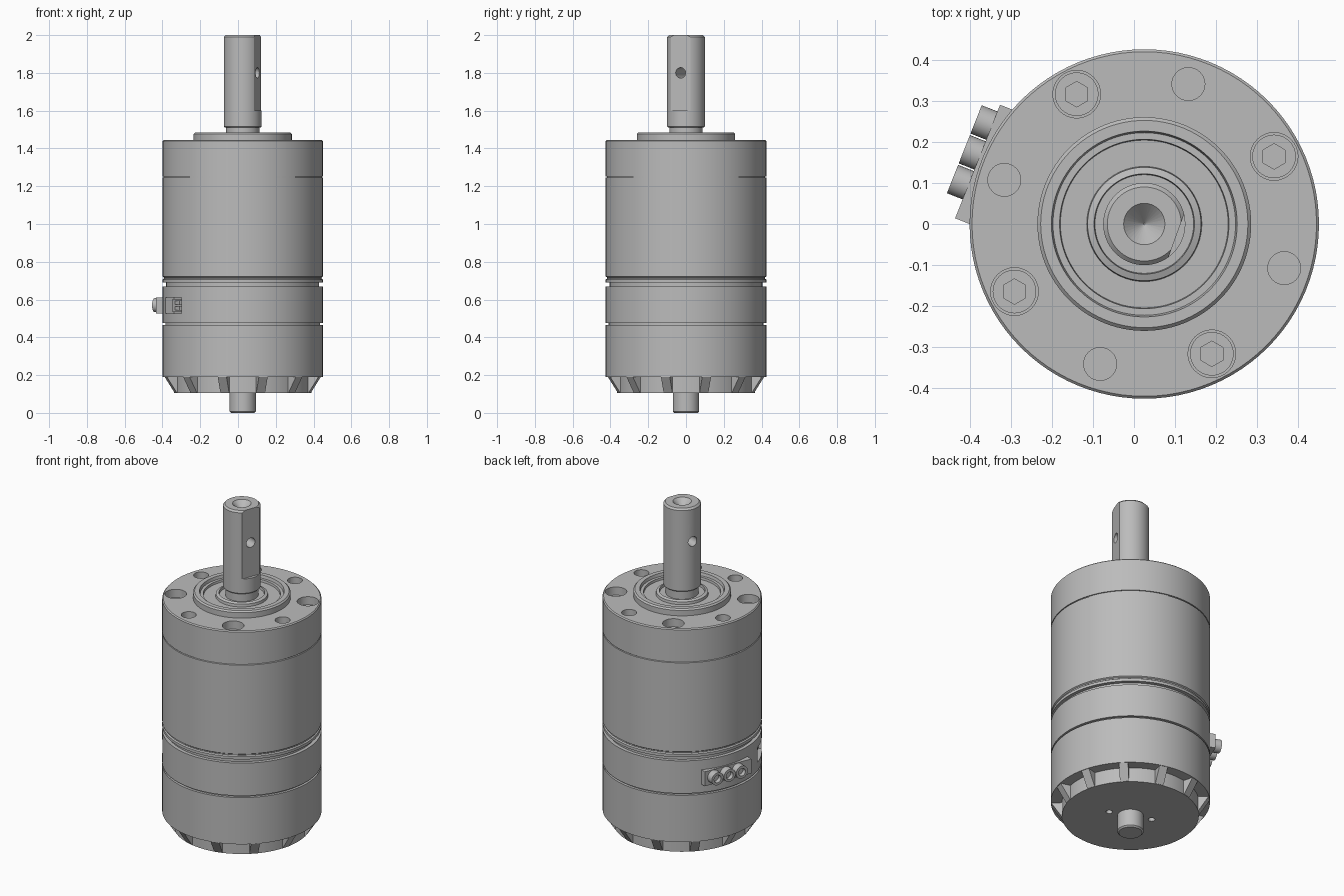
import bpy, bmesh
from math import cos, sin, pi, radians
from mathutils import Matrix, Vector

default = bpy.data.objects.get("Cube")
if default:
    bpy.data.objects.remove(default, do_unlink=True)

CX = 0.025                      # motor axis
FLAT = radians(-20)             # direction the shaft flat faces
PLUG = radians(158.4)           # direction the terminals face
PORT = radians(208)             # direction of the cable port

metal = bpy.data.materials.new("machined grey")
metal.use_nodes = True
GREY = (0.5, 0.5, 0.5, 1)
metal.diffuse_color = GREY
metal.node_tree.nodes["Principled BSDF"].inputs["Base Color"].default_value = GREY


def make(name, bm):
    bmesh.ops.recalc_face_normals(bm, faces=bm.faces)
    mesh = bpy.data.meshes.new(name)
    bm.to_mesh(mesh)
    bm.free()
    mesh.materials.append(metal)
    ob = bpy.data.objects.new(name, mesh)
    bpy.context.collection.objects.link(ob)
    return ob


def lathe(name, profile, steps=96):
    """Turn (radius, height) points about the motor axis."""
    bm = bmesh.new()
    verts = [bm.verts.new((CX + r, 0, z)) for r, z in profile]
    edges = [bm.edges.new(pair) for pair in zip(verts, verts[1:])]
    bmesh.ops.spin(bm, geom=verts + edges, cent=(CX, 0, 0), axis=(0, 0, 1),
                   angle=2 * pi, steps=steps)
    bmesh.ops.remove_doubles(bm, verts=bm.verts, dist=1e-4)
    return make(name, bm)


def polar(r, angle, z, side=0):
    """Point at radius r, shifted sideways along the tangent."""
    return Vector((CX + r * cos(angle) - side * sin(angle),
                   r * sin(angle) + side * cos(angle), z))


def rod(name, radius, start, end, sides=32, tip=None):
    bm = bmesh.new()
    d = end - start
    mat = Matrix.Translation((start + end) / 2) @ d.to_track_quat('Z', 'Y').to_matrix().to_4x4()
    bmesh.ops.create_cone(bm, cap_ends=True, segments=sides, radius1=radius,
                          radius2=radius if tip is None else tip,
                          depth=d.length, matrix=mat)
    return make(name, bm)


def box(name, angle, r0, r1, width, z0, z1, side=0):
    """Block facing outwards at an angle around the axis."""
    bm = bmesh.new()
    mat = (Matrix.Translation(polar((r0 + r1) / 2, angle, (z0 + z1) / 2, side))
           @ Matrix.Rotation(angle, 4, 'Z')
           @ Matrix.Diagonal((r1 - r0, width, z1 - z0, 1)))
    bmesh.ops.create_cube(bm, size=1, matrix=mat)
    return make(name, bm)


def cut(target, cutters):
    bpy.context.view_layer.objects.active = target
    for c in cutters:
        m = target.modifiers.new("cut", 'BOOLEAN')
        m.operation, m.solver, m.object = 'DIFFERENCE', 'EXACT', c
        bpy.ops.object.modifier_apply(modifier=m.name)
        bpy.data.objects.remove(c, do_unlink=True)


# Rear end: hub disc, sloping ribs between the vents, rear shaft
hub = lathe("rear_hub", [(0, 0.105), (0.365, 0.105), (0.365, 0.2), (0, 0.2)])
cut(hub, [rod("hole", 0.018, polar(0.12, FLAT + s, 0.08), polar(0.12, FLAT + s, 0.14), 16)
          for s in (0, pi)])
for i in range(12):
    a = radians(15 + 30 * i)
    bm = bmesh.new()
    tri = [(0.355, 0.106), (0.367, 0.106), (0.422, 0.191), (0.355, 0.191)]
    left = bm.faces.new([bm.verts.new(polar(r, a, z, -0.024)) for r, z in tri])
    ext = bmesh.ops.extrude_face_region(bm, geom=[left], use_keep_orig=True)
    moved = [v for v in ext["geom"] if isinstance(v, bmesh.types.BMVert)]
    bmesh.ops.translate(bm, verts=moved, vec=polar(0, a, 0, 0.048) - polar(0, a, 0))
    make(f"rear_rib_{i + 1}", bm)
lathe("rear_shaft", [(0, 0), (0.062, 0), (0.07, 0.008), (0.07, 0.12), (0, 0.12)], 48)

# Stacked housing with grooves between its sections
lathe("rear_housing", [(0, 0.19), (0.425, 0.19), (0.425, 0.465), (0.41, 0.465),
                       (0.41, 0.477), (0, 0.477)])
ring = lathe("terminal_ring", [(0, 0.476), (0.425, 0.476), (0.425, 0.668),
                               (0.405, 0.668), (0.405, 0.692), (0, 0.692)])
cut(ring, [box("port", PORT, 0.365, 0.5, 0.18, 0.525, 0.612)])
lathe("gear_housing", [(0, 0.69), (0.425, 0.69), (0.425, 0.706), (0.418, 0.711),
                       (0.418, 0.717), (0.425, 0.722), (0.425, 1.245),
                       (0.419, 1.247), (0.419, 1.252), (0, 1.252)])

# Front flange with raised boss and recessed bearing seat
flange = lathe("front_flange", [
    (0, 1.251), (0.425, 1.251), (0.425, 1.439), (0.419, 1.445), (0.26, 1.445),
    (0.26, 1.477), (0.252, 1.485), (0.226, 1.485), (0.222, 1.468), (0.206, 1.468),
    (0.204, 1.455), (0.14, 1.455), (0.138, 1.47), (0.122, 1.476), (0.12, 1.462), (0, 1.462)])
holes = []
for i in range(4):
    a, b = radians(27.5 + 90 * i), radians(72.5 + 90 * i)
    holes.append(rod("bore", 0.058, polar(0.356, a, 1.37), polar(0.356, a, 1.5)))
    holes.append(rod("tapped", 0.04, polar(0.357, b, 1.34), polar(0.357, b, 1.5)))
cut(flange, holes)

# Socket screws sunk in the flange
for i in range(4):
    a = radians(27.5 + 90 * i)
    screw = rod(f"flange_screw_{i + 1}", 0.053, polar(0.356, a, 1.36), polar(0.356, a, 1.4))
    cut(screw, [rod("hex", 0.031, polar(0.356, a, 1.375), polar(0.356, a, 1.45), 6)])

# Output shaft with flat, cross hole and conical centre
shaft = lathe("output_shaft", [(0, 1.44), (0.088, 1.44), (0.088, 1.51), (0.094, 1.51),
                               (0.1, 1.516), (0.1, 1.99), (0.09, 2.0), (0, 2.0)], 64)
cut(shaft, [box("flat", FLAT, 0.083, 0.2, 0.4, 1.6, 2.1),
            rod("cross", 0.028, polar(-0.2, FLAT, 1.8), polar(0.2, FLAT, 1.8), 24),
            rod("centre", 0.002, Vector((CX, 0, 1.95)), Vector((CX, 0, 2.01)), 32, 0.06)])

# Terminal block with three hollow posts
box("terminal_plate", PLUG, 0.38, 0.433, 0.297, 0.525, 0.61, 0.008)
for i in range(3):
    s = 0.008 + 0.078 * (i - 1)
    post = rod(f"terminal_post_{i + 1}", 0.037, polar(0.41, PLUG, 0.57, -s),
               polar(0.474, PLUG, 0.57, -s))
    cut(post, [rod("socket", 0.022, polar(0.45, PLUG, 0.57, -s), polar(0.5, PLUG, 0.57, -s), 24)])

# Slotted connector sitting inside the cable port
plug = box("port_connector", PORT, 0.36, 0.4, 0.12, 0.535, 0.602, 0.02)
cut(plug, [box("slot", PORT, 0.375, 0.45, 0.08, z, z + 0.018, 0.03) for z in (0.545, 0.574)])

# Smooth round walls, crisp edges
bpy.ops.object.select_all(action='DESELECT')
for ob in bpy.context.collection.objects:
    if ob.type == 'MESH' and metal.name in ob.data.materials:
        ob.select_set(True)
        bpy.context.view_layer.objects.active = ob
bpy.ops.object.shade_smooth_by_angle(angle=radians(30))
